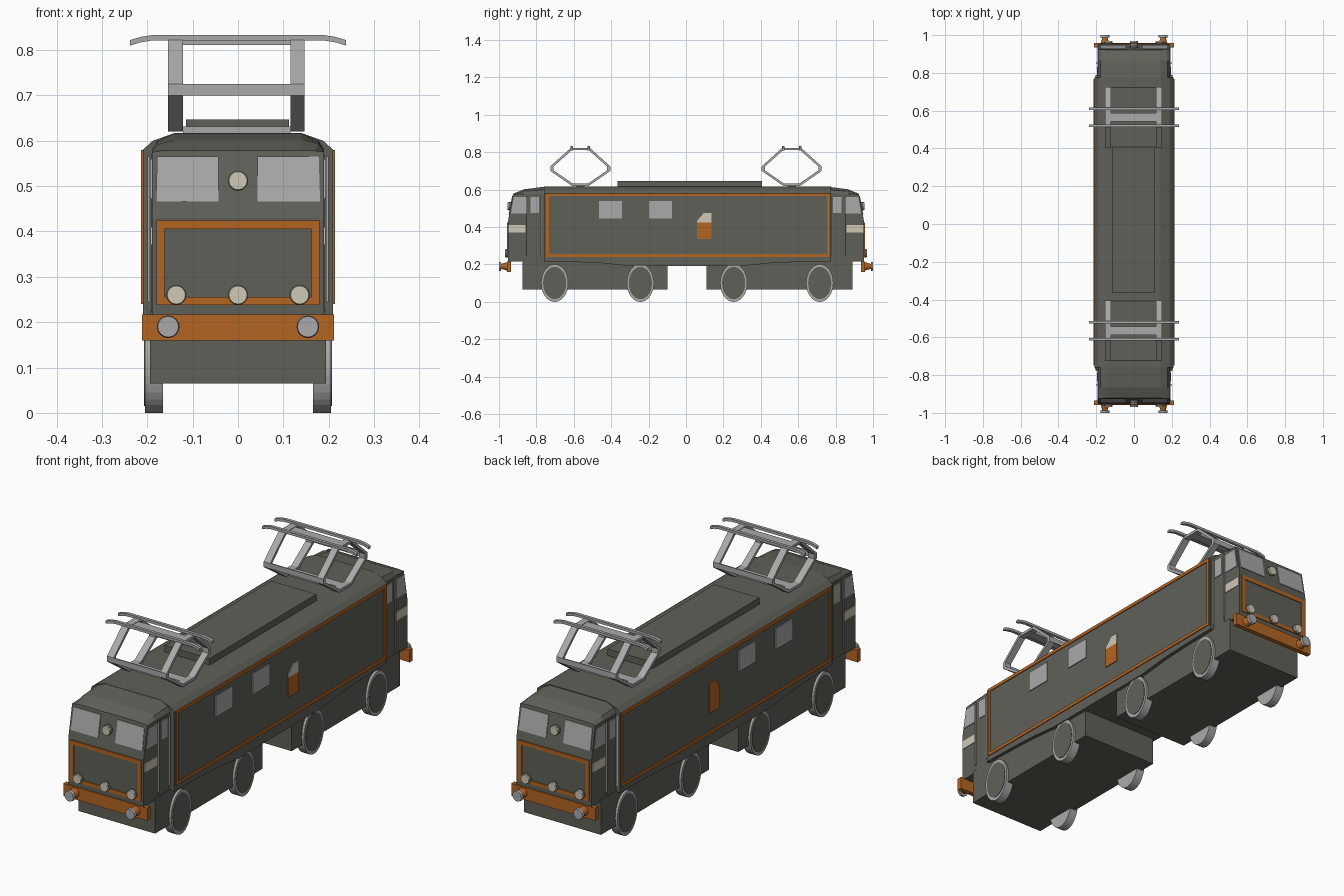
import bpy, bmesh, math
from mathutils import Matrix, Vector

if "Cube" in bpy.data.objects:
    bpy.data.objects.remove(bpy.data.objects["Cube"])


def material(name, rgb):
    m = bpy.data.materials.new(name)
    m.diffuse_color = (*rgb, 1)
    m.use_nodes = True
    m.node_tree.nodes["Principled BSDF"].inputs["Base Color"].default_value = m.diffuse_color
    return m


DARK = material("dark grey paint", (0.115, 0.118, 0.098))
ORANGE = material("orange paint", (0.45, 0.13, 0.016))
GREY = material("light grey", (0.40, 0.40, 0.40))
CREAM = material("cream", (0.62, 0.58, 0.46))


def finish(name, bm, mat):
    bmesh.ops.recalc_face_normals(bm, faces=bm.faces)
    me = bpy.data.meshes.new(name)
    bm.to_mesh(me)
    bm.free()
    me.materials.append(mat)
    ob = bpy.data.objects.new(name, me)
    bpy.context.collection.objects.link(ob)
    return ob


def boxes(name, bounds, mat):
    """One object from boxes given as (x0, x1, y0, y1, z0, z1)."""
    bm = bmesh.new()
    for x0, x1, y0, y1, z0, z1 in bounds:
        size = Matrix.Diagonal((abs(x1 - x0), abs(y1 - y0), abs(z1 - z0), 1))
        mid = Matrix.Translation(((x0 + x1) / 2, (y0 + y1) / 2, (z0 + z1) / 2))
        bmesh.ops.create_cube(bm, size=1, matrix=mid @ size)
    return finish(name, bm, mat)


def slab(name, pts, offset, mat):
    """Flat polygon given thickness by an offset."""
    bm = bmesh.new()
    a = [bm.verts.new(p) for p in pts]
    b = [bm.verts.new(Vector(p) + Vector(offset)) for p in pts]
    bm.faces.new(a)
    bm.faces.new(b)
    for i in range(len(a)):
        j = (i + 1) % len(a)
        bm.faces.new((a[i], a[j], b[j], b[i]))
    return finish(name, bm, mat)


def round_part(name, start, end, r1, r2, mat, seg=24, squash=1):
    """Cylinder or cone between two points; squash narrows it along y."""
    start, end = Vector(start), Vector(end)
    d = end - start
    rot = Vector((0, 0, 1)).rotation_difference(d).to_matrix().to_4x4()
    bm = bmesh.new()
    mat4 = Matrix.Translation((start + end) / 2) @ Matrix.Diagonal((1, squash, 1, 1)) @ rot
    bmesh.ops.create_cone(bm, cap_ends=True, segments=seg, radius1=r1, radius2=r2,
                          depth=d.length, matrix=mat4)
    return finish(name, bm, mat)


def loft(name, rings, mat, split_first=False):
    """Skin half sections (mirrored in x); each ring is a list of (x, y, z)."""
    bm = bmesh.new()
    loops = []
    for ring in rings:
        full = ring + [(-x, y, z) for x, y, z in reversed(ring)]
        loops.append([bm.verts.new(p) for p in full])
    n = len(loops[0])
    for a, b in zip(loops, loops[1:]):
        for i in range(n):
            j = (i + 1) % n
            bm.faces.new((a[i], a[j], b[j], b[i]))
    bm.faces.new(loops[-1])
    f = loops[0]
    if split_first:                       # upright nose below, raked face above
        bm.faces.new((f[0], f[1], f[-2], f[-1]))
        bm.faces.new(f[1:-1])
    else:
        bm.faces.new(f)
    return finish(name, bm, mat)


# Main body: constant roof, slightly sagging lower edge
stations = [(-0.76, .217), (-0.6, .214), (-0.45, .207), (-0.3, .192),
            (0.3, .192), (0.45, .207), (0.6, .214), (0.775, .217)]
loft("main_body", [[(.21, y, z), (.21, y, .58), (.188, y, .60), (.14, y, .617)]
                   for y, z in stations], DARK)
boxes("roof_hatch", [(-.115, .112, -.365, .405, .61, .647)], DARK)

# Side panels: orange outline, windows and badge plate
for side, s in (("right", 1), ("left", -1)):
    x0, x1 = s * .209, s * .214
    boxes(side + "_side_outline", [
        (x0, x1, -.748, .768, .565, .58), (x0, x1, -.748, .768, .24, .255),
        (x0, x1, -.748, -.733, .255, .565), (x0, x1, .753, .768, .255, .565)], ORANGE)
    boxes(side + "_side_windows", [(x0, x1, -.465, -.342, .445, .54),
                                   (x0, x1, -.198, -.075, .445, .54)], GREY)
    boxes(side + "_plate_lower", [(x0, x1, .06, .135, .335, .425)], ORANGE)
    slab(side + "_plate_upper", [(x0, .06, .425), (x0, .135, .425), (x0, .135, .475),
                                 (x0, .095, .475), (x0, .06, .435)],
         (s * .005, 0, 0), CREAM if s > 0 else ORANGE)


def nose_y(z):
    return .952 if z < .43 else .952 - (z - .43) * .027 / .145


# Both cabs
for end, e in (("front", -1), ("rear", 1)):
    loft(end + "_cab", [
        [(.19, e * .952, .215), (.19, e * .952, .43), (.19, e * .925, .575),
         (.17, e * .923, .578), (.13, e * .922, .579)],
        [(.19, e * .865, .215), (.19, e * .865, .43), (.19, e * .865, .577),
         (.178, e * .865, .592), (.14, e * .865, .602)],
        [(.19, e * .75, .215), (.19, e * .75, .43), (.19, e * .75, .58),
         (.178, e * .75, .60), (.14, e * .75, .617)]], DARK, True)

    # Nose outline and windscreens
    y0, y1 = e * .95, e * .956
    boxes(end + "_nose_outline", [
        (-.18, .18, y0, y1, .406, .424), (-.18, .18, y0, y1, .238, .255),
        (-.18, -.162, y0, y1, .255, .406), (.162, .18, y0, y1, .255, .406)], ORANGE)
    for side, s in (("right", 1), ("left", -1)):
        slab(f"{end}_{side}_windscreen",
             [(s * x, e * (nose_y(z) - .001), z) for x, z in
              ((.043, .466), (.181, .466), (.178, .565), (.043, .565))],
             (0, e * .004, 0), GREY)

        # Cab side windows, door, cream stripe and handrails
        x0, x1 = s * .188, s * .193
        slab(f"{end}_{side}_cab_window",
             [(x0, e * .936, .472), (x0, e * .855, .472), (x0, e * .855, .56),
              (x0, e * .921, .56)], (s * .005, 0, 0), GREY)
        boxes(f"{end}_{side}_cab_door", [(x0, s * .192, e * .848, e * .78, .22, .57)], DARK)
        boxes(f"{end}_{side}_door_window", [(x0, s * .195, e * .832, e * .787, .475, .56)], GREY)
        boxes(f"{end}_{side}_cab_stripe", [(x0, x1, e * .948, e * .857, .37, .41)], CREAM)
        boxes(f"{end}_{side}_handrails", [
            (s * .194, s * .2, e * .856, e * .85, .245, .565),
            (s * .194, s * .2, e * .777, e * .771, .245, .565)], GREY)

        # Buffers
        round_part(f"{end}_{side}_buffer_stem", (s * .154, e * .95, .19),
                   (s * .154, e * .99, .19), .024, .013, ORANGE, 16)
        round_part(f"{end}_{side}_buffer_head", (s * .154, e * .988, .19),
                   (s * .154, e, .19), .025, .023, GREY, 16)

    # Lamps: dark housings with cream lenses
    for i, (x, z) in enumerate(((-.136, .26), (0, .26), (.136, .26), (0, .512))):
        y = nose_y(z)
        round_part(f"{end}_lamp_housing_{i}", (x, e * (y - .01), z), (x, e * (y + .012), z),
                   .022, .022, DARK, 16)
        round_part(f"{end}_lamp_lens_{i}", (x, e * (y + .01), z), (x, e * (y + .017), z),
                   .022, .020, CREAM, 16)
    boxes(end + "_buffer_beam", [(-.212, .212, e * .957, e * .935, .16, .217)], ORANGE)

    # Bogie with two axles
    ya, yb = (-.875, -.1) if e < 0 else (.11, .89)
    boxes(end + "_bogie", [(-.194, .194, ya, yb, .065, .225)], DARK)
    for axle, yc in enumerate((-.702, -.244) if e < 0 else (.255, .715)):
        for s in (-1, 1):
            tag = f"{end}_{'right' if s > 0 else 'left'}_{axle}"
            # squash acts about the origin of the part, so widths stay in place
            round_part("wheel_tyre_" + tag, (s * .165, yc, .101), (s * .205, yc, .101),
                       .101, .101, GREY, 32, .72)
            round_part("wheel_disc_" + tag, (s * .2, yc, .101), (s * .207, yc, .101),
                       .086, .086, DARK, 32, .72)

    # Pantograph: two bent side frames
    yc = -.565 if e < 0 else .565
    half = [(.045, .62), (.16, .70), (.16, .725), (.05, .824)]
    outer = half + [(-y, z) for y, z in reversed(half)]
    inner = [(y * .89, .722 + (z - .722) * .88) for y, z in outer]
    for side, x0, x1 in (("right", .116, .147), ("left", -.154, -.121)):
        bm = bmesh.new()
        rows = [[bm.verts.new((x, yc + y, z)) for y, z in prof]
                for x, prof in ((x0, outer), (x1, outer), (x1, inner), (x0, inner))]
        for a, b in zip(rows, rows[1:] + rows[:1]):
            for i in range(8):
                j = (i + 1) % 8
                bm.faces.new((a[i], a[j], b[j], b[i]))
        finish(f"{end}_pantograph_{side}_frame", bm, GREY)

    # Pantograph cross members and contact bars
    boxes(end + "_pantograph_crossbars", [
        (-.154, .147, yc - .022, yc + .022, .811, .822),
        (-.121, .116, yc - .022, yc + .022, .615, .632),
        (-.121, .116, yc - .16, yc - .155, .70, .725),
        (-.121, .116, yc + .155, yc + .16, .70, .725)], GREY)
    top = [(-.238, .822), (-.215, .829), (-.19, .833), (.19, .833), (.215, .829), (.238, .822)]
    for k, dy in enumerate((-.052, .038)):
        outline = top + [(x, z - .012) for x, z in reversed(top)]
        slab(f"{end}_contact_bar_{k}", [(x, yc + dy, z) for x, z in outline],
             (0, .014, 0), GREY)
